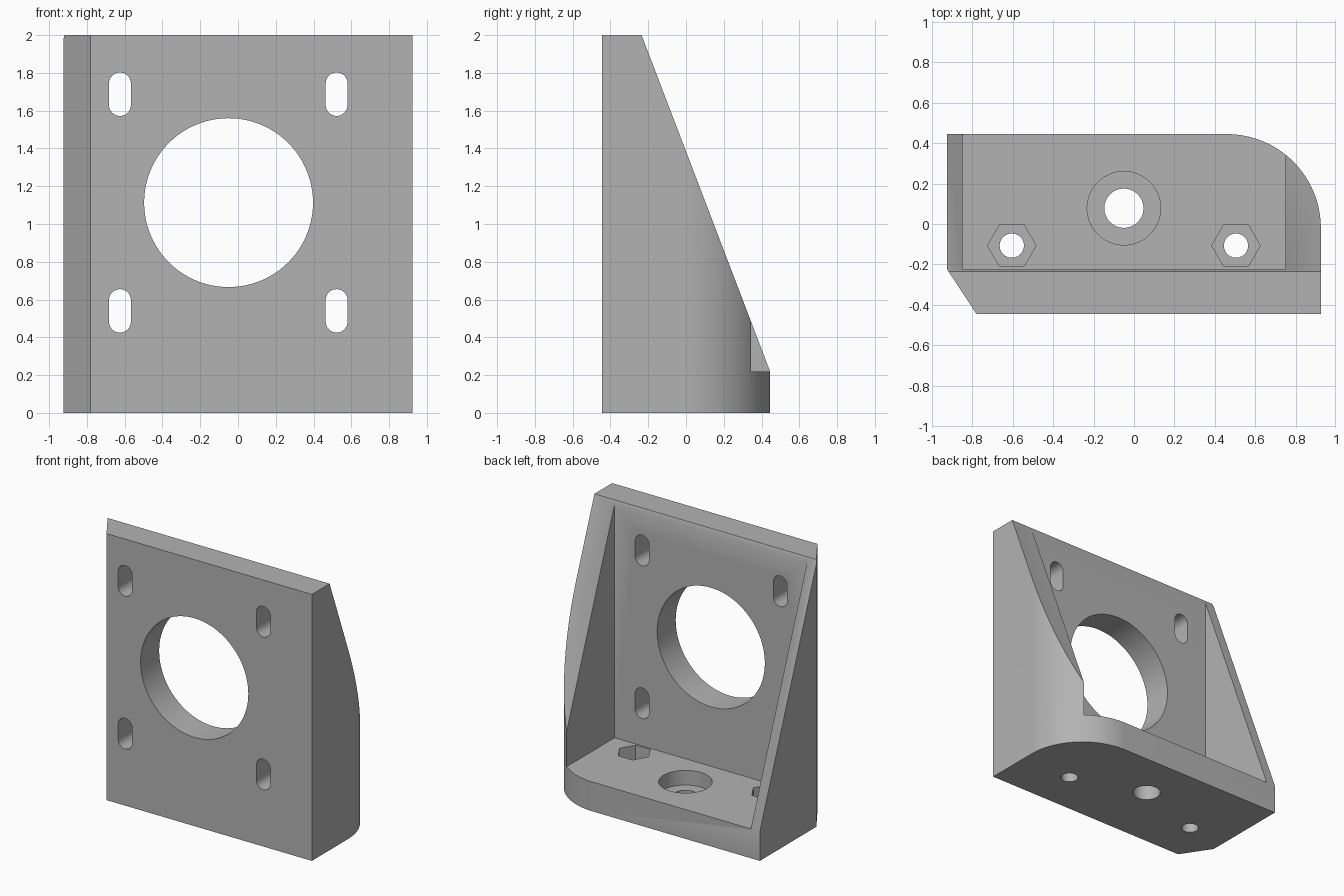
import bpy
from math import cos, sin, pi, radians
from mathutils import Vector

cube = bpy.data.objects.get("Cube")
if cube:
    bpy.data.objects.remove(cube)

grey = bpy.data.materials.new("grey plastic")
grey.use_nodes = True
COLOUR = (0.45, 0.45, 0.45, 1)
grey.diffuse_color = COLOUR
grey.node_tree.nodes["Principled BSDF"].inputs["Base Color"].default_value = COLOUR

# Which axes the outline uses, by extrusion axis
PLACE = {
    "x": lambda a, b, d: Vector((d, a, b)),
    "y": lambda a, b, d: Vector((a, d, b)),
    "z": lambda a, b, d: Vector((a, b, d)),
}


def prism(name, outline, axis, start, end):
    """Extrude a closed 2D outline along an axis."""
    n = len(outline)
    verts = [PLACE[axis](a, b, d) for d in (start, end) for a, b in outline]
    faces = [range(n)[::-1], range(n, 2 * n)]
    faces += [(i, (i + 1) % n, n + (i + 1) % n, n + i) for i in range(n)]
    mesh = bpy.data.meshes.new(name)
    mesh.from_pydata(verts, [], [tuple(f) for f in faces])
    if axis == "y":
        mesh.flip_normals()
    mesh.materials.append(grey)
    obj = bpy.data.objects.new(name, mesh)
    bpy.context.collection.objects.link(obj)
    return obj


def arc(cx, cy, r, first, last, steps):
    angles = [radians(first + (last - first) * i / steps) for i in range(steps + 1)]
    return [(cx + r * cos(t), cy + r * sin(t)) for t in angles]


def circle(cx, cy, r, sides=64):
    return arc(cx, cy, r, 0, 360, sides)[:-1]


def cut(body, cutter):
    cutter.hide_render = True
    mod = body.modifiers.new("cut", "BOOLEAN")
    mod.operation = "DIFFERENCE"
    mod.solver = "EXACT"
    mod.object = cutter
    bpy.context.view_layer.objects.active = body
    bpy.ops.object.modifier_apply(modifier=mod.name)
    bpy.data.objects.remove(cutter)


FLOOR = 0.22      # top of the base plate
PLATE = -0.225    # back of the upright plate
POCKET = 0.11     # bottom of the screw and nut recesses

# Block with a chamfered front edge and a rounded back corner
plan = [(-0.925, -0.225), (-0.78, -0.445), (0.925, -0.445)]
plan += arc(0.46, -0.02, 0.465, 0, 90, 32) + [(-0.925, 0.445)]
bracket = prism("motor_bracket", plan, "z", 0, 2)

# Sloping back of the side walls
cut(bracket, prism("slope_cutter",
    [(-0.303, 2.178), (0.513, 0.042), (1, 0.042), (1, 2.178)], "x", -1.5, 1.5))

# Space between the side walls
cut(bracket, prism("cavity_cutter",
    [(-0.85, PLATE), (0.75, PLATE), (0.75, 1), (-0.85, 1)], "z", FLOOR, 2.5))

# Large opening and four slots in the upright plate
cut(bracket, prism("opening_cutter", circle(-0.05, 1.113, 0.447, 96), "y", -0.7, -0.1))
for x in (-0.625, 0.522):
    for z in (0.54, 1.687):
        slot = arc(x, z + 0.057, 0.058, 0, 180, 16) + arc(x, z - 0.057, 0.058, 180, 360, 16)
        cut(bracket, prism("slot_cutter", slot, "y", -0.7, -0.1))

# Central screw hole with counterbore
cut(bracket, prism("screw_hole_cutter", circle(-0.05, 0.078, 0.097), "z", -0.1, 0.5))
cut(bracket, prism("counterbore_cutter", circle(-0.05, 0.078, 0.182), "z", POCKET, 0.5))

# Two bolt holes with hexagonal nut recesses
for x in (-0.605, 0.505):
    cut(bracket, prism("bolt_hole_cutter", circle(x, -0.107, 0.06, 40), "z", -0.1, 0.5))
    cut(bracket, prism("nut_cutter", circle(x, -0.107, 0.12, 6), "z", POCKET, 0.4))

# Smooth curved walls, sharp edges
bpy.ops.object.select_all(action="DESELECT")
bracket.select_set(True)
bpy.context.view_layer.objects.active = bracket
bpy.ops.object.shade_smooth_by_angle(angle=radians(30))
